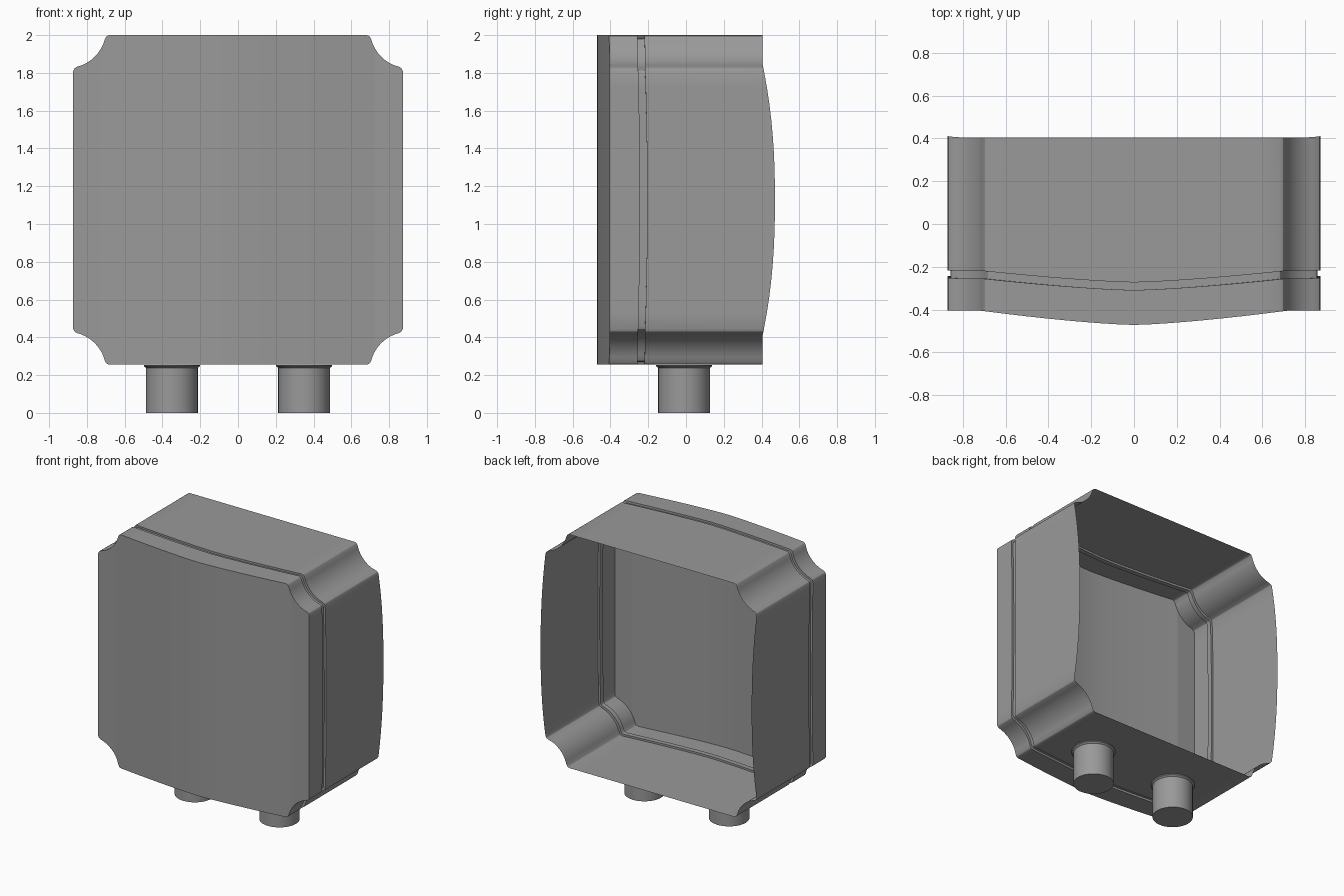
import bpy, bmesh, math

old = bpy.data.objects.get("Cube")
if old:
    bpy.data.objects.remove(old, do_unlink=True)

HALF = 0.8725      # half the width and height of the box
MID_Z = 2 - HALF   # height of the box centre

grey = bpy.data.materials.new("plain grey")
grey.use_nodes = True
grey.diffuse_color = (0.32, 0.32, 0.32, 1)
grey.node_tree.nodes["Principled BSDF"].inputs["Base Color"].default_value = grey.diffuse_color


def finish(name, bm, angle):
    bmesh.ops.remove_doubles(bm, verts=bm.verts, dist=1e-5)
    bmesh.ops.recalc_face_normals(bm, faces=bm.faces)
    mesh = bpy.data.meshes.new(name)
    bm.to_mesh(mesh)
    bm.free()
    mesh.materials.append(grey)
    obj = bpy.data.objects.new(name, mesh)
    bpy.context.collection.objects.link(obj)
    bpy.ops.object.select_all(action='DESELECT')
    obj.select_set(True)
    bpy.context.view_layer.objects.active = obj
    bpy.ops.object.shade_smooth_by_angle(angle=math.radians(angle))
    return obj


def bulge(t, power):
    return max(0, 1 - (abs(t) / 0.72) ** power)


def quarter_outline():
    """Top middle to right middle, with a scooped corner."""
    steps = 8
    tip = [(0.19, 0), (0.177, 0.006)]
    arc = [(0.204 * math.cos(a) - 0.03, 0.204 * math.sin(a) - 0.03)
           for a in (math.radians(14 + 62 * i / 10) for i in range(11))]
    corner = tip + arc + [(b, a) for a, b in reversed(tip)]
    end = HALF - tip[0][0]
    top = [(end * i / steps, HALF) for i in range(steps)]
    side = [(z, x) for x, z in reversed(top)]
    return top + [(HALF - a, HALF - b) for a, b in corner] + side


# Upper half from left to right, then its mirror for the lower half
right = quarter_outline()
upper = [(-x, z) for x, z in reversed(right)][:-1] + right
outline = upper + [(x, -z) for x, z in reversed(upper)][1:-1]


def ring(bm, base, across, along, scale=1.0):
    """One outline loop: bowed across the width and along the height."""
    return [bm.verts.new((x * scale, base + across * bulge(x, 1.4) + along * bulge(z, 2.3),
                          MID_Z + z * scale)) for x, z in outline]


def loft(bm, rings):
    for a, b in zip(rings, rings[1:]):
        for i in range(len(a)):
            j = (i + 1) % len(a)
            bm.faces.new((a[i], a[j], b[j], b[i]))


INSET = 0.983
GROOVE_FRONT = (-0.254, -0.055, 0.010)
GROOVE_BACK = (-0.218, -0.055, 0.012)

# Lid: bowed front and shallow rim
bm = bmesh.new()
front = ring(bm, -0.405, -0.067, 0)
loft(bm, [front, ring(bm, *GROOVE_FRONT)])
n, m = len(outline), len(upper)
for k in range(m - 1):
    if upper[k + 1][0] - upper[k][0] > 1e-5:
        quad = [front[k], front[k + 1], front[(n - k - 1) % n], front[(n - k) % n]]
        bm.faces.new(list(dict.fromkeys(quad)))
finish("lid", bm, 25)

# Recessed seam between lid and body
bm = bmesh.new()
loft(bm, [ring(bm, *GROOVE_FRONT), ring(bm, *GROOVE_FRONT, INSET),
          ring(bm, *GROOVE_BACK, INSET), ring(bm, *GROOVE_BACK)])
finish("seam_groove", bm, 25)

# Open-backed body with bowed side walls
bm = bmesh.new()
loft(bm, [ring(bm, *GROOVE_BACK), ring(bm, 0.405, 0, 0.066)])
finish("body", bm, 25)

# Cable glands under the body: a collar over a plain cylinder
for name, x in (("right_gland", -0.35), ("left_gland", 0.35)):
    bm = bmesh.new()
    profile = [(0.148, 0.2545), (0.148, 0.247), (0.137, 0.238), (0.137, 0)]
    loops = [[bm.verts.new((x + r * math.cos(a), -0.01 + r * math.sin(a), z))
              for a in (math.tau * i / 40 for i in range(40))] for r, z in profile]
    loft(bm, loops)
    bm.faces.new(loops[0])
    bm.faces.new(loops[-1])
    finish(name, bm, 30)
